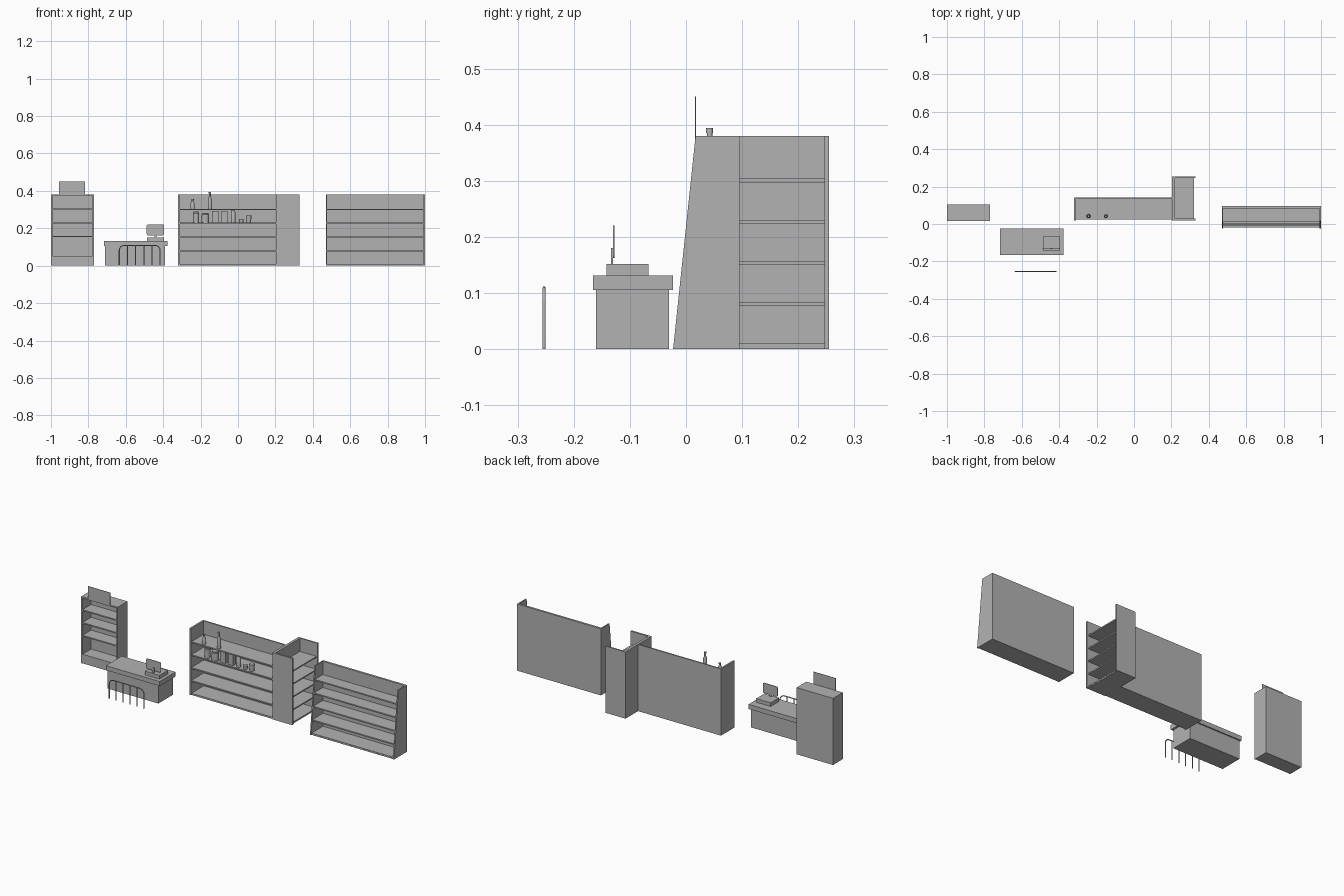
import bpy, bmesh, math
from mathutils import Vector

cube = bpy.data.objects.get("Cube")
if cube:
    bpy.data.objects.remove(cube)

grey = bpy.data.materials.new("plain grey")
grey.use_nodes = True
grey.diffuse_color = (0.45, 0.45, 0.45, 1)
grey.node_tree.nodes["Principled BSDF"].inputs["Base Color"].default_value = (0.45, 0.45, 0.45, 1)


def finish(name, bm):
    bmesh.ops.recalc_face_normals(bm, faces=bm.faces)
    mesh = bpy.data.meshes.new(name)
    bm.to_mesh(mesh)
    bm.free()
    mesh.materials.append(grey)
    obj = bpy.data.objects.new(name, mesh)
    bpy.context.collection.objects.link(obj)
    return obj


def prism(name, outline, axis, lo, hi):
    """Extrude a 2D outline along x (outline in y, z) or y (outline in x, z)."""
    bm = bmesh.new()
    place = (lambda a, b: (lo, a, b)) if axis == "x" else (lambda a, b: (a, lo, b))
    face = bm.faces.new([bm.verts.new(place(a, b)) for a, b in outline])
    out = bmesh.ops.extrude_face_region(bm, geom=[face])
    step = Vector((hi - lo, 0, 0) if axis == "x" else (0, hi - lo, 0))
    bmesh.ops.translate(bm, vec=step, verts=[v for v in out["geom"] if isinstance(v, bmesh.types.BMVert)])
    return finish(name, bm)


def box(name, x0, x1, y0, y1, z0, z1):
    return prism(name, [(x0, z0), (x1, z0), (x1, z1), (x0, z1)], "y", y0, y1)


def rounded(x0, x1, z0, z1, r, steps=4):
    pts = []
    for i, (cx, cz) in enumerate([(x1 - r, z1 - r), (x0 + r, z1 - r), (x0 + r, z0 + r), (x1 - r, z0 + r)]):
        for k in range(steps + 1):
            a = math.pi / 2 * (i + k / steps)
            pts.append((cx + r * math.cos(a), cz + r * math.sin(a)))
    return pts


def lathe(name, x, y, z, profile, sides=16):
    """Stack rings of (radius, height) into a closed round body."""
    bm = bmesh.new()
    rings = []
    for r, h in profile:
        rings.append([bm.verts.new((x + r * math.cos(math.tau * k / sides),
                                    y + r * math.sin(math.tau * k / sides), z + h)) for k in range(sides)])
    for a, b in zip(rings, rings[1:]):
        for k in range(sides):
            n = (k + 1) % sides
            bm.faces.new([a[k], a[n], b[n], b[k]])
    bm.faces.new(rings[0])
    bm.faces.new(rings[-1])
    obj = finish(name, bm)
    bpy.ops.object.select_all(action="DESELECT")
    bpy.context.view_layer.objects.active = obj
    obj.select_set(True)
    bpy.ops.object.shade_smooth_by_angle(angle=math.radians(35))
    return obj


H, BOARD = 0.38, 0.007
LEVELS = [0.003 + 0.0735 * i for i in range(5)]

# Small cabinet with a sign on top
box("cabinet_back", -1, -0.77, 0.095, 0.104, 0, H)
for side, x in (("right", -1), ("left", -0.777)):
    box("cabinet_side_" + side, x, x + BOARD, 0.016, 0.095, 0, H)
box("cabinet_base", -0.993, -0.777, 0.018, 0.095, 0, 0.052)
box("cabinet_top", -0.993, -0.777, 0.016, 0.095, 0.372, H)
for z in (0.153, 0.226, 0.299):
    box("cabinet_shelf", -0.993, -0.777, 0.018, 0.095, z, z + BOARD)
box("cabinet_sign", -0.957, -0.817, 0.016, 0.018, 0.372, 0.45)

# Checkout counter
box("counter_base", -0.71, -0.39, -0.16, -0.03, 0, 0.105)
box("counter_top", -0.717, -0.378, -0.166, -0.023, 0.105, 0.131)

# Cash register
box("register_box", -0.487, -0.396, -0.142, -0.067, 0.131, 0.152)
box("register_stand", -0.447, -0.435, -0.134, -0.13, 0.152, 0.18)
prism("register_screen", rounded(-0.488, -0.396, 0.162, 0.22, 0.007), "y", -0.13, -0.127)

# Queue rail: one bent hoop with four inner posts
R = 0.0028


def tube(name, points):
    curve = bpy.data.curves.new(name, "CURVE")
    curve.dimensions = "3D"
    curve.bevel_depth = R
    curve.bevel_resolution = 2
    curve.use_fill_caps = True
    spline = curve.splines.new("POLY")
    spline.points.add(len(points) - 1)
    for p, co in zip(spline.points, points):
        p.co = (*co, 1)
    curve.materials.append(grey)
    obj = bpy.data.objects.new(name, curve)
    bpy.context.collection.objects.link(obj)


rail_y, x0, x1, top, bend = -0.253, -0.635, -0.416, 0.109, 0.028
hoop = [(x0, rail_y, 0)]
for cx, start in ((x0 + bend, math.pi), (x1 - bend, math.pi / 2)):
    for k in range(7):
        a = start - math.pi / 2 * k / 6
        hoop.append((cx + bend * math.cos(a), rail_y, top - bend + bend * math.sin(a)))
hoop.append((x1, rail_y, 0))
tube("rail_hoop", hoop)
for i in range(1, 5):
    x = x0 + (x1 - x0) * i / 5
    tube("rail_post", [(x, rail_y, 0), (x, rail_y, top)])

# Main wall shelf, open at the top
box("wall_shelf_back", -0.32, 0.21, 0.134, 0.142, 0, H)
box("wall_shelf_side", -0.32, -0.31, 0.02, 0.134, 0, H)
for z in LEVELS:
    box("wall_shelf_board", -0.31, 0.203, 0.023, 0.134, z, z + BOARD)
box("wall_shelf_floor", -0.31, 0.203, 0.024, 0.134, 0, 0.004)

# Corner shelf facing the left side
box("corner_back", 0.203, 0.218, 0.02, 0.255, 0, H)
box("corner_front_panel", 0.218, 0.329, 0.02, 0.03, 0, H)
box("corner_end_panel", 0.218, 0.329, 0.247, 0.255, 0, H)
for z in LEVELS:
    box("corner_board", 0.218, 0.322, 0.03, 0.247, z, z + BOARD)
box("corner_floor", 0.218, 0.321, 0.03, 0.247, 0, 0.004)

# Bottles on the upper board
SHELF_TOP = LEVELS[4] + BOARD
for x, tall in ((-0.243, 0.052), (-0.15, 0.09)):
    lathe("bottle", x, 0.042, SHELF_TOP,
          [(0.011, 0), (0.011, tall * 0.55), (0.005, tall * 0.75), (0.005, tall * 0.9),
           (0.0065, tall * 0.9), (0.0065, tall)])

# Goods on the board below: (centre, half width, height, kind)
GOODS_Z = LEVELS[3] + BOARD
for x, r, h, kind in ((-0.224, 0.016, 0.058, "jar"), (-0.174, 0.02, 0.05, "jar"), (-0.12, 0.018, 0.062, "carton"),
                      (-0.072, 0.016, 0.062, "carton"), (-0.026, 0.012, 0.065, "jar"),
                      (0.017, 0.013, 0.02, "can"), (0.057, 0.015, 0.037, "can")):
    if kind == "carton":
        box("carton", x - r, x + r, 0.035, 0.06, GOODS_Z, GOODS_Z + h)
    elif kind == "can":
        lathe("can", x, 0.045, GOODS_Z, [(r * 0.85, 0), (r, h)])
    else:
        lathe("jar", x, 0.045, GOODS_Z, [(r, 0), (r, h * 0.85), (r * 0.85, h * 0.9), (r * 0.85, h)])

# Display shelf with sloping ends
def slope(z):
    return -0.023 + 0.04 * z / H


box("display_back", 0.47, 1, 0.083, 0.095, 0, H)
for side, x in (("right", 0.47), ("left", 0.993)):
    prism("display_side_" + side, [(slope(0), 0), (0.083, 0), (0.083, H), (slope(H), H)], "x", x, x + BOARD)
for z in LEVELS:
    box("display_board", 0.477, 0.993, slope(z) + 0.003, 0.083, z, z + BOARD)
box("display_floor", 0.477, 0.993, slope(0) + 0.003, 0.083, 0, 0.004)
